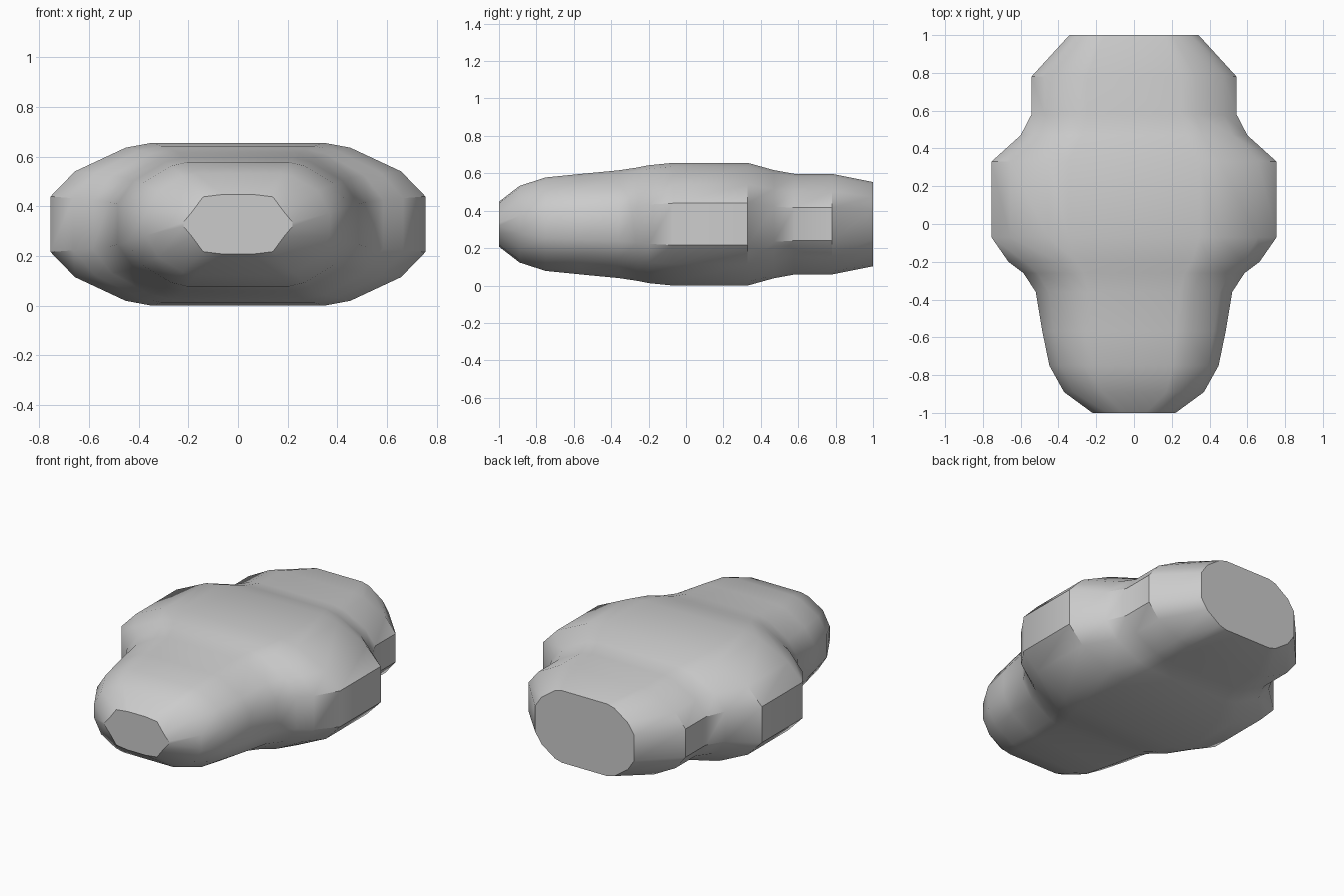
import bpy, bmesh, math

if "Cube" in bpy.data.objects:
    bpy.data.objects.remove(bpy.data.objects["Cube"])

MID_Z = 0.33

# Stations from front to back: y, half width, half height, half height of the side flat
stations = [
    (-1.00, 0.22, 0.120, 0.0),
    (-0.89, 0.37, 0.205, 0.045),
    (-0.75, 0.448, 0.250, 0.073),
    (-0.57, 0.485, 0.268, 0.082),
    (-0.36, 0.52, 0.288, 0.09),
    (-0.26, 0.585, 0.303, 0.098),
    (-0.20, 0.665, 0.315, 0.105),
    (-0.07, 0.755, 0.328, 0.112),
    (0.33, 0.755, 0.328, 0.112),
    (0.47, 0.60, 0.289, 0.094),
    (0.58, 0.543, 0.269, 0.088),
    (0.78, 0.543, 0.269, 0.088),
    (1.00, 0.342, 0.225, 0.08),
]


def section(y, w, h, s):
    """Rounded, left-right and top-bottom symmetric cross-section."""
    if s == 0:      # small hexagonal nose
        quarter = [(w, 0.008), (w * 0.84, h * 0.42), (w * 0.64, h * 0.92), (w * 0.28, h)]
    else:
        quarter = [(w, s), (w * 0.87, h * 0.65), (w * 0.60, h * 0.94), (w * 0.46, h)]
    upper = quarter + [(-x, z) for x, z in reversed(quarter)]
    ring = upper + [(x, -z) for x, z in reversed(upper)]
    return [(x, y, MID_Z + z) for x, z in ring]


# Lofted body with flat caps at both ends
bm = bmesh.new()
rings = [[bm.verts.new(p) for p in section(*st)] for st in stations]
for a, b in zip(rings, rings[1:]):
    n = len(a)
    for i in range(n):
        j = (i + 1) % n
        bm.faces.new((a[i], a[j], b[j], b[i]))
bm.faces.new(rings[0])
bm.faces.new(rings[-1])
bmesh.ops.recalc_face_normals(bm, faces=bm.faces)
mesh = bpy.data.meshes.new("body")
bm.to_mesh(mesh)
bm.free()
body = bpy.data.objects.new("body", mesh)
bpy.context.collection.objects.link(body)
body.location.z = 0.328 - MID_Z     # rest on the ground

# Soft surface with crisp caps and side flats
bpy.context.view_layer.objects.active = body
body.select_set(True)
bpy.ops.object.shade_smooth_by_angle(angle=math.radians(35))
